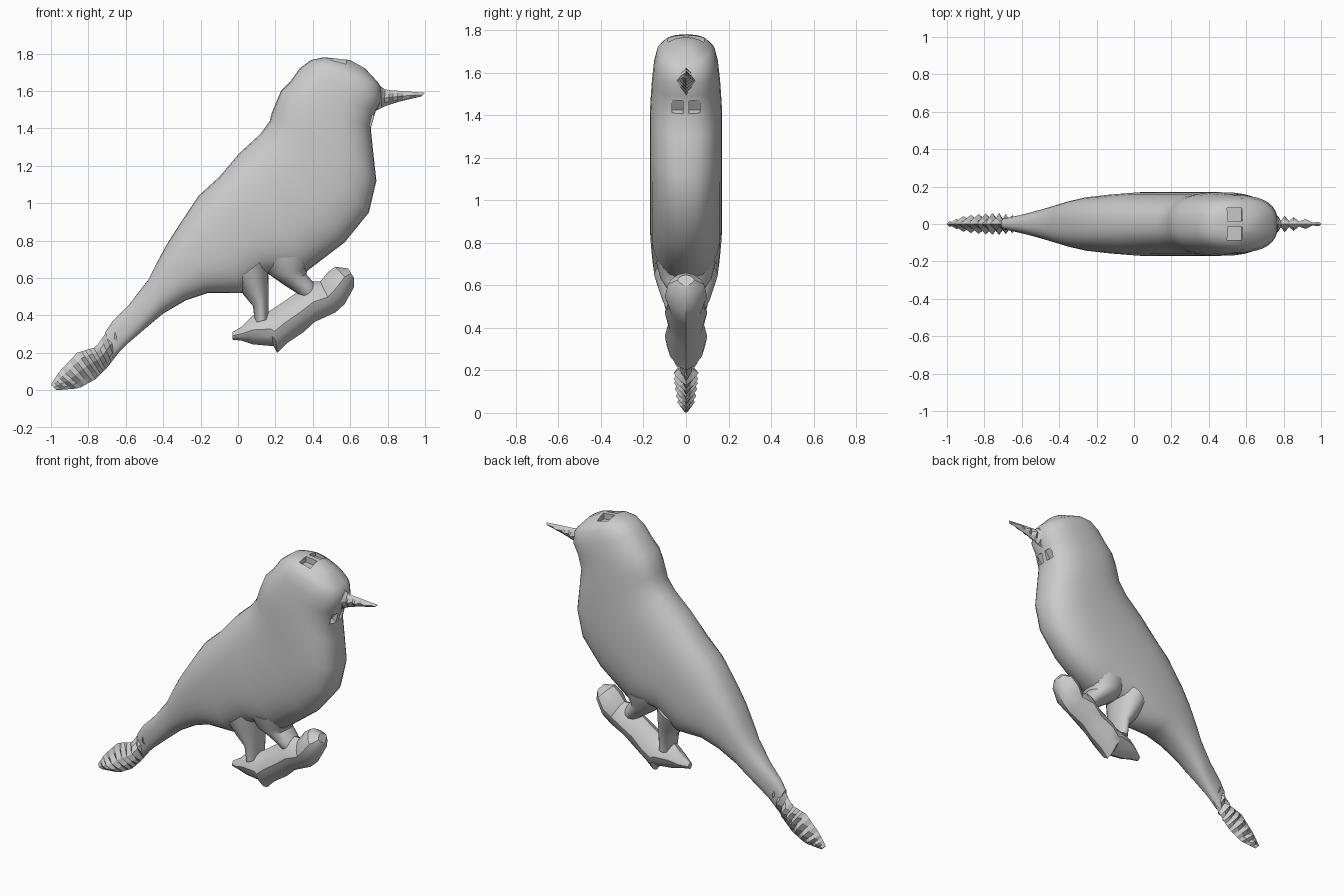
import bpy
import bmesh
import math

old = bpy.data.objects.get("Cube")
if old:
    bpy.data.objects.remove(old, do_unlink=True)

# One plain grey for the whole figure
grey = bpy.data.materials.new("plain_grey")
grey.use_nodes = True
colour = (0.6, 0.6, 0.6, 1)
grey.diffuse_color = colour
grey.node_tree.nodes["Principled BSDF"].inputs["Base Color"].default_value = colour


def power(value, exponent):
    """Signed power, used for superellipse sections."""
    return math.copysign(abs(value) ** exponent, value)


def loft(name, rows, roundness, sides=24, angle=40):
    """Skin closed sections; each row is edge x, z, opposite edge x, z, half thickness."""
    bm = bmesh.new()
    rings = []
    for ax, az, bx, bz, thick in rows:
        ring = []
        for k in range(sides):
            turn = math.tau * k / sides
            u = power(math.cos(turn), 2 / roundness)
            v = power(math.sin(turn), 2 / roundness)
            ring.append(bm.verts.new(((ax + bx) / 2 + u * (ax - bx) / 2,
                                      v * thick,
                                      (az + bz) / 2 + u * (az - bz) / 2)))
        rings.append(ring)
    for low, high in zip(rings, rings[1:]):
        for k in range(sides):
            j = (k + 1) % sides
            bm.faces.new((low[k], low[j], high[j], high[k]))
    bm.faces.new(rings[0])
    bm.faces.new(rings[-1])
    bmesh.ops.recalc_face_normals(bm, faces=bm.faces)
    mesh = bpy.data.meshes.new(name)
    bm.to_mesh(mesh)
    bm.free()
    mesh.materials.append(grey)
    obj = bpy.data.objects.new(name, mesh)
    bpy.context.collection.objects.link(obj)
    bpy.ops.object.select_all(action="DESELECT")
    obj.select_set(True)
    bpy.context.view_layer.objects.active = obj
    bpy.ops.object.shade_smooth_by_angle(angle=math.radians(angle))
    return obj


def pleat(rows, count, pinch):
    """Resample the rows evenly and pinch every second one into a crease."""
    result = []
    for i in range(count + 1):
        place = i / count * (len(rows) - 1)
        start = min(int(place), len(rows) - 2)
        mix = place - start
        row = [p + (q - p) * mix for p, q in zip(rows[start], rows[start + 1])]
        if i % 2:
            row[-1] *= pinch
        result.append(row)
    return result


def carve(target, name, centre, size, tilt=0):
    """Cut a mirrored pair of small pockets, one on each side of the ridge."""
    for side, label in ((1, "left"), (-1, "right")):
        bpy.ops.mesh.primitive_cube_add(
            size=1, location=(centre[0], side * centre[1], centre[2]),
            rotation=(0, tilt, 0))
        cutter = bpy.context.object
        cutter.name = f"{name}_cutter_{label}"
        cutter.scale = size
        cutter.data.materials.append(grey)
        cutter.hide_render = True
        cutter.hide_set(True)
        cutter.display_type = "WIRE"
        cut = target.modifiers.new(cutter.name, "BOOLEAN")
        cut.operation = "DIFFERENCE"
        cut.solver = "EXACT"
        cut.object = cutter


# Body and head, from the root of the tail up to the crown
body = loft("body", [
    (-.71, .31, -.67, .17, .03),
    (-.67, .37, -.60, .24, .04),
    (-.58, .46, -.53, .30, .06),
    (-.48, .59, -.46, .36, .085),
    (-.44, .67, -.40, .41, .10),
    (-.38, .78, -.28, .48, .125),
    (-.31, .89, -.16, .52, .145),
    (-.21, 1.04, .02, .52, .16),
    (-.10, 1.14, .17, .63, .17),
    (.01, 1.27, .36, .63, .17),
    (.12, 1.37, .57, .79, .17),
    (.17, 1.44, .70, .95, .17),
    (.18, 1.48, .74, 1.12, .17),
    (.20, 1.53, .72, 1.30, .17),
    (.23, 1.60, .71, 1.40, .165),
    (.28, 1.65, .735, 1.49, .16),
    (.33, 1.72, .77, 1.55, .152),
    (.39, 1.765, .765, 1.62, .138),
    (.46, 1.78, .745, 1.65, .115),
    (.60, 1.765, .68, 1.72, .04),
], 2.5, sides=32)

# Small pockets in the crown and the throat
carve(body, "crown", (.54, .05, 1.78), (.08, .07, .09), tilt=.1)
carve(body, "throat", (.73, .04, 1.43), (.07, .05, .06), tilt=.6)

# Pleated tail end
loft("tail", pleat([
    (-.67, .36, -.63, .21, .05),
    (-.76, .23, -.70, .12, .06),
    (-.86, .20, -.76, .06, .055),
    (-.955, .10, -.85, .01, .045),
    (-1.0, .03, -.97, .0, .015),
], 18, .4), 1.2, sides=8, angle=20)

# Pleated beak
loft("beak", pleat([
    (.74, 1.64, .73, 1.49, .05),
    (.79, 1.605, .79, 1.52, .045),
    (.87, 1.60, .87, 1.545, .035),
    (1.0, 1.59, .98, 1.57, .012),
], 10, .4), 1.2, sides=8, angle=20)

# Legs, one on each side of the gap above the perch
loft("rear_leg", [
    (-.02, .58, .163, .72, .15),
    (.03, .51, .163, .60, .12),
    (.08, .45, .163, .51, .09),
    (.09, .36, .163, .38, .08),
], 2)
loft("front_leg", [
    (.10, .70, .42, .72, .14),
    (.165, .62, .37, .64, .12),
    (.25, .56, .365, .62, .09),
    (.313, .52, .40, .58, .08),
    (.35, .48, .43, .54, .06),
], 2)

# Knobbly perch
loft("perch", [
    (-.03, .31, -.03, .27, .02),
    (.02, .34, .02, .265, .05),
    (.08, .40, .08, .245, .07),
    (.163, .42, .19, .235, .09),
    (.18, .43, .21, .20, .09),
    (.24, .47, .26, .25, .10),
    (.31, .52, .35, .31, .085),
    (.40, .58, .41, .365, .10),
    (.44, .58, .52, .415, .08),
    (.48, .63, .57, .46, .10),
    (.52, .66, .62, .55, .085),
    (.59, .65, .62, .60, .04),
], 1.6, sides=12, angle=30)
